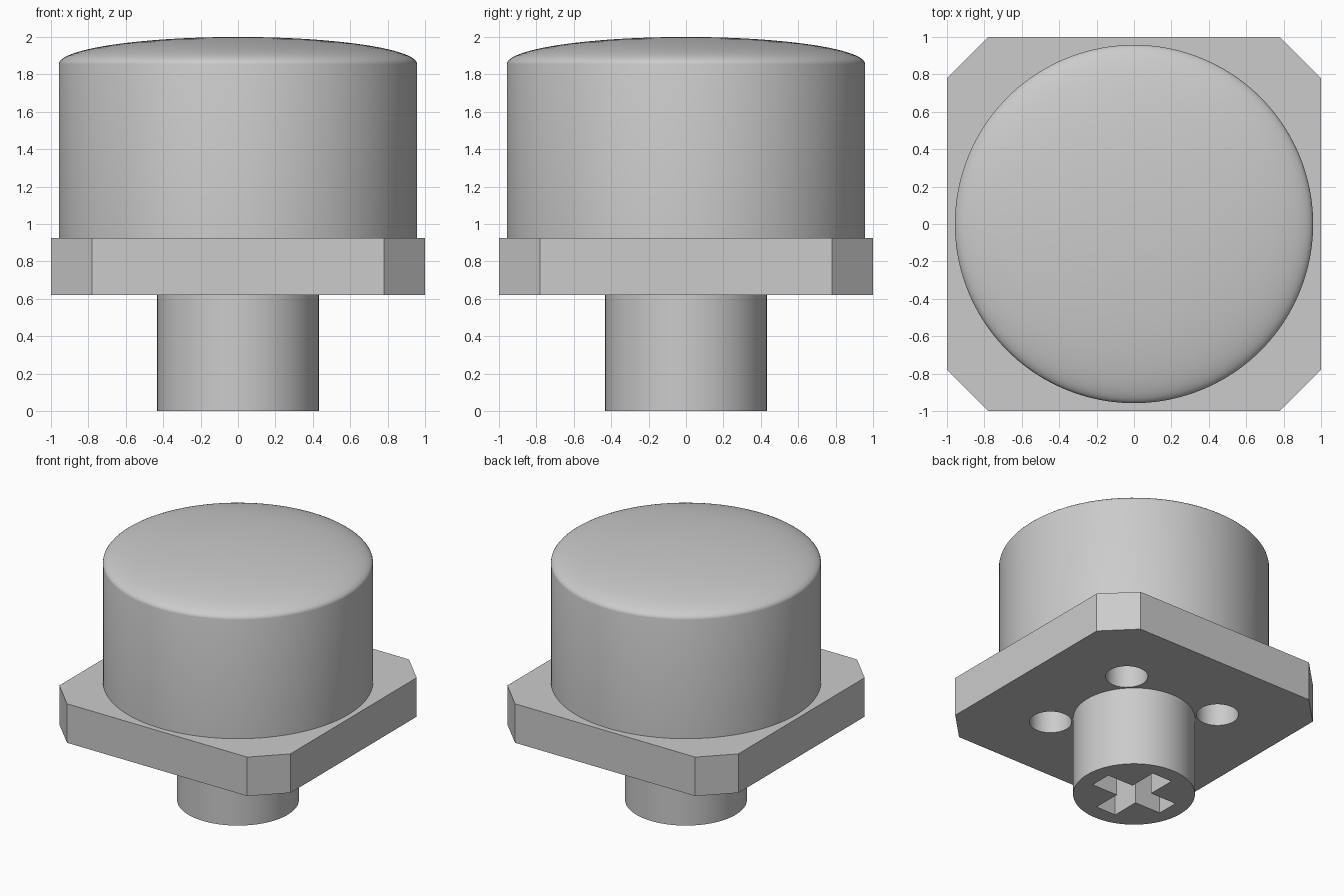
import bpy, bmesh
from math import sin, cos, pi

cube = bpy.data.objects.get("Cube")
if cube:
    bpy.data.objects.remove(cube, do_unlink=True)

SEGMENTS = 96
STEM_TOP, PLATE_TOP, CAP_RIM, CAP_TOP = 0.62, 0.925, 1.855, 2.0
STEM_R, CAP_R = 0.432, 0.958

grey = bpy.data.materials.new("light grey")
grey.use_nodes = True
colour = (0.6, 0.6, 0.6, 1)
grey.diffuse_color = colour
grey.node_tree.nodes["Principled BSDF"].inputs["Base Color"].default_value = colour


def add_object(name, bm):
    bmesh.ops.recalc_face_normals(bm, faces=bm.faces)
    mesh = bpy.data.meshes.new(name)
    bm.to_mesh(mesh)
    bm.free()
    mesh.materials.append(grey)
    obj = bpy.data.objects.new(name, mesh)
    bpy.context.collection.objects.link(obj)
    return obj


def prism(name, outline, bottom, top):
    """Extrude a flat outline from bottom to top."""
    bm = bmesh.new()
    face = bm.faces.new([bm.verts.new((x, y, bottom)) for x, y in outline])
    result = bmesh.ops.extrude_face_region(bm, geom=[face])
    verts = [v for v in result["geom"] if isinstance(v, bmesh.types.BMVert)]
    bmesh.ops.translate(bm, verts=verts, vec=(0, 0, top - bottom))
    return add_object(name, bm)


def circle(radius, cx=0, cy=0, count=SEGMENTS):
    return [(cx + radius * cos(2 * pi * i / count),
             cy + radius * sin(2 * pi * i / count)) for i in range(count)]


def four_way(corner):
    """Repeat corner points in four quarter turns."""
    points = []
    for _ in range(4):
        points += corner
        corner = [(-y, x) for x, y in corner]
    return points


def cut(obj, cutter):
    mod = obj.modifiers.new("cut", "BOOLEAN")
    mod.operation = "DIFFERENCE"
    mod.solver = "EXACT"
    mod.object = cutter
    cutter.hide_render = True
    select(obj)
    bpy.ops.object.modifier_apply(modifier=mod.name)
    bpy.data.objects.remove(cutter, do_unlink=True)


def select(obj):
    bpy.ops.object.select_all(action="DESELECT")
    obj.select_set(True)
    bpy.context.view_layer.objects.active = obj


# Stem with a cross-shaped socket in its underside
stem = prism("stem", circle(STEM_R), 0, STEM_TOP)
arm, half = 0.31, 0.086
cross = four_way([(arm, -half), (arm, half), (half, half)])
cut(stem, prism("socket_cutter", cross, -0.1, 0.45))

# Square plate with chamfered corners and four round holes
plate = prism("plate", four_way([(1, -0.78), (1, 0.78)]), STEM_TOP, PLATE_TOP)
for x in (-0.42, 0.42):
    for y in (-0.42, 0.42):
        hole = circle(0.15, x, y, 48)
        cut(plate, prism("hole_cutter", hole, STEM_TOP - 0.1, PLATE_TOP + 0.1))

# Round cap with a shallow domed top, spun from its profile
bm = bmesh.new()
steps = 20
profile = [(0, PLATE_TOP), (CAP_R, PLATE_TOP)]
for i in range(steps + 1):
    a = pi / 2 * i / steps
    profile.append((CAP_R * cos(a), CAP_RIM + (CAP_TOP - CAP_RIM) * sin(a)))
verts = [bm.verts.new((r, 0, z)) for r, z in profile]
edges = [bm.edges.new(pair) for pair in zip(verts, verts[1:])]
bmesh.ops.spin(bm, geom=verts + edges, axis=(0, 0, 1), cent=(0, 0, 0),
               angle=2 * pi, steps=SEGMENTS, use_duplicate=False)
bmesh.ops.remove_doubles(bm, verts=bm.verts, dist=0.0005)
cap = add_object("cap", bm)

for part in (stem, plate, cap):
    select(part)
    bpy.ops.object.shade_smooth_by_angle(angle=pi / 6)
